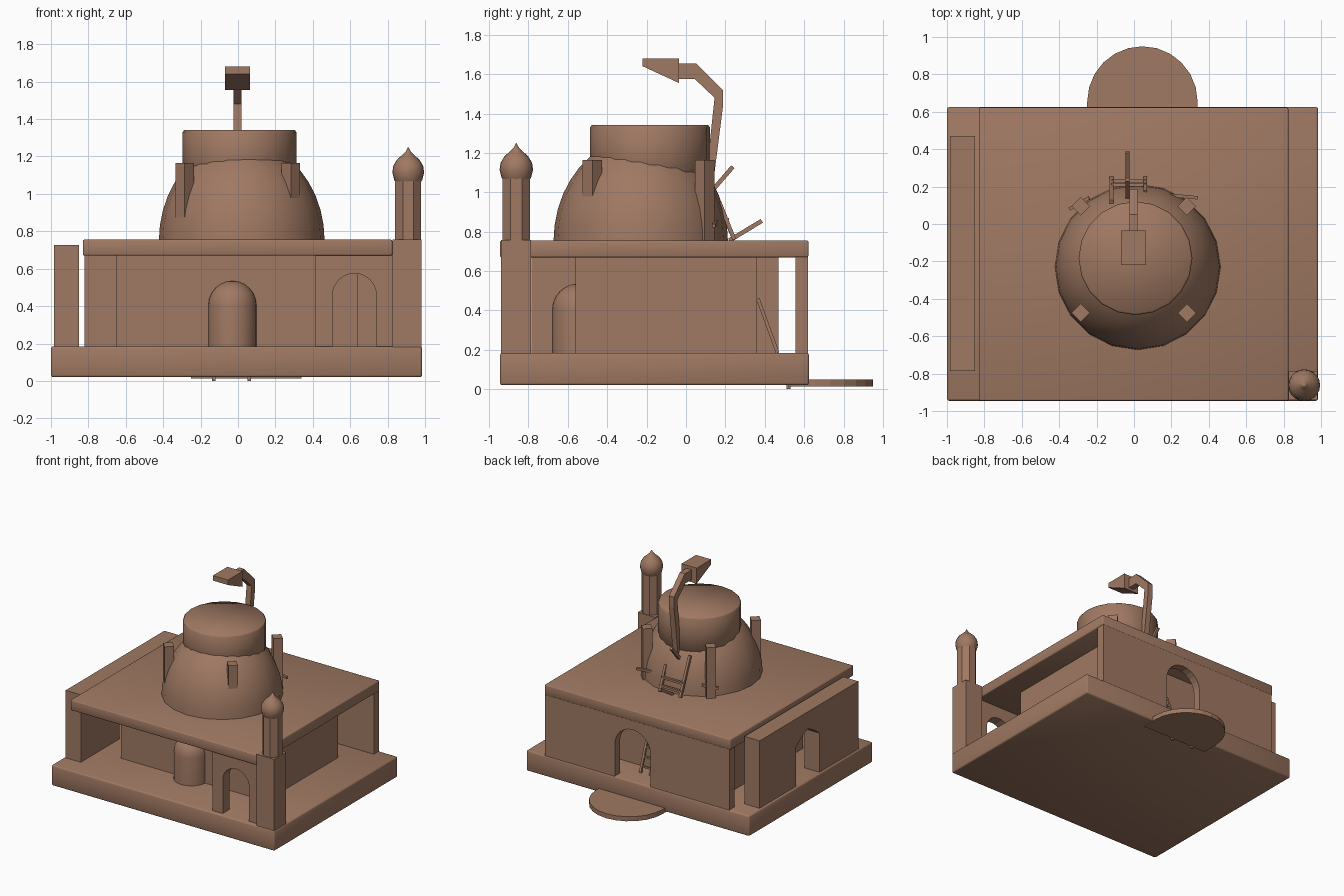
import bpy, bmesh, math
from mathutils import Vector, Matrix

if "Cube" in bpy.data.objects:
    bpy.data.objects.remove(bpy.data.objects["Cube"])

clay = bpy.data.materials.new("brown_clay")
clay.diffuse_color = (0.35, 0.19, 0.124, 1)
clay.use_nodes = True
clay.node_tree.nodes["Principled BSDF"].inputs["Base Color"].default_value = clay.diffuse_color


def finish(name, bm, smooth=0, bevel=0):
    bmesh.ops.recalc_face_normals(bm, faces=bm.faces)
    me = bpy.data.meshes.new(name)
    bm.to_mesh(me)
    bm.free()
    me.materials.append(clay)
    ob = bpy.data.objects.new(name, me)
    bpy.context.collection.objects.link(ob)
    if bevel:
        mod = ob.modifiers.new("bevel", 'BEVEL')
        mod.width, mod.segments = bevel, 2
        me.polygons.foreach_set("use_smooth", [True] * len(me.polygons))
    if smooth:
        bpy.ops.object.select_all(action='DESELECT')
        ob.select_set(True)
        bpy.context.view_layer.objects.active = ob
        bpy.ops.object.shade_smooth_by_angle(angle=math.radians(smooth))
    return ob


def box(name, x, y, z, bevel=0, turn=0):
    bm = bmesh.new()
    bmesh.ops.create_cube(bm, size=1)
    c = [(a + b) / 2 for a, b in (x, y, z)]
    s = [b - a for a, b in (x, y, z)]
    m = Matrix.Translation(c) @ Matrix.Rotation(turn, 4, 'Z') @ Matrix.Diagonal((*s, 1))
    bmesh.ops.transform(bm, matrix=m, verts=bm.verts)
    return finish(name, bm, bevel=bevel)


def extrude(name, outline, axis, a, b):
    """Extrude a closed 2D outline along axis 0, 1 or 2 from a to b."""
    bm = bmesh.new()
    vs = []
    for p in outline:
        co = list(p)
        co.insert(axis, a)
        vs.append(bm.verts.new(co))
    f = bm.faces.new(vs)
    ext = bmesh.ops.extrude_face_region(bm, geom=[f])
    d = Vector((0, 0, 0))
    d[axis] = b - a
    bmesh.ops.translate(bm, vec=d, verts=[v for v in ext['geom'] if isinstance(v, bmesh.types.BMVert)])
    return finish(name, bm)


def arch_wall(name, u, z, door, spring, top, axis, a, b, pointed=False):
    """Wall with an arched doorway open at the floor."""
    d0, d1 = door
    mid, r = (d0 + d1) / 2, (d1 - d0) / 2
    n = 12
    curve = []
    for i in range(n + 1):
        t = math.pi * i / n
        h = 1 - abs(math.cos(t)) ** 1.3 if pointed else math.sin(t)
        curve.append((mid - r * math.cos(t), spring + (top - spring) * h))
    pts = [(u[0], z[0]), (d0, z[0])] + curve[1:-1] + [(d1, z[0]), (u[1], z[0]), (u[1], z[1]), (u[0], z[1])]
    pts[2:2] = [(d0, spring)]
    pts.insert(len(pts) - 4, (d1, spring))
    return extrude(name, pts, axis, a, b)


def lathe(name, prof, cx, cy, n, smooth=50, turn=0):
    bm = bmesh.new()
    rings = []
    for r, z in prof:
        if r == 0:
            rings.append([bm.verts.new((cx, cy, z))] * n)
        else:
            rings.append([bm.verts.new((cx + r * math.cos(turn + math.tau * i / n),
                                        cy + r * math.sin(turn + math.tau * i / n), z)) for i in range(n)])
    for lo, hi in zip(rings, rings[1:]):
        for i in range(n):
            j = (i + 1) % n
            bm.faces.new(list(dict.fromkeys((lo[i], lo[j], hi[j], hi[i]))))
    for ring in (rings[0], rings[-1]):
        if ring[0] != ring[1]:
            bm.faces.new(ring)
    return finish(name, bm, smooth)


def stick(name, p, q, w=0.018):
    p, q = Vector(p), Vector(q)
    bm = bmesh.new()
    bmesh.ops.create_cube(bm, size=1)
    rot = (q - p).to_track_quat('Z', 'Y').to_matrix().to_4x4()
    m = Matrix.Translation((p + q) / 2) @ rot @ Matrix.Diagonal((w, w, (q - p).length, 1))
    bmesh.ops.transform(bm, matrix=m, verts=bm.verts)
    return finish(name, bm)


def ladder(name, x0, x1, bottom, top, rungs):
    for x in (x0, x1):
        stick(name + "_rail", (x, *bottom), (x, *top))
    for i in range(rungs):
        t = (i + 0.7) / rungs
        y, z = (b + (e - b) * t for b, e in zip(bottom, top))
        stick(name + "_rung", (x0, y, z), (x1, y, z), 0.014)


# Base and rear doorstep
box("base_slab", (-1, 0.985), (-0.945, 0.625), (0.02, 0.185), bevel=0.012)
step = [(0.045 + 0.295 * math.cos(math.pi * i / 12), 0.655 + 0.295 * math.sin(math.pi * i / 12)) for i in range(13)]
extrude("doorstep", [(-0.25, 0.52)] + [(0.34, 0.52)] + step, 2, 0.013, 0.05)
for x in (-0.13, 0.06):
    box("doorstep_foot", (x - 0.01, x + 0.01), (0.51, 0.53), (0, 0.03))

# Building: inner room, walls, roof
box("inner_room", (-0.65, 0.64), (-0.56, 0.36), (0.18, 0.68))
lathe("front_niche", [(0.13, 0.18)] + [(0.13 * math.cos(a), 0.405 + 0.13 * math.sin(a))
      for a in [math.pi / 2 * i / 6 for i in range(6)]] + [(0, 0.535)], -0.03, -0.55, 24)
arch_wall("back_wall", (-0.82, 0.82), (0.18, 0.68), (-0.12, 0.2), 0.44, 0.6, 1, 0.555, 0.62)
arch_wall("front_wall", (0.415, 0.84), (0.18, 0.68), (0.505, 0.74), 0.457, 0.575, 1, -0.915, -0.83)
arch_wall("left_wall", (-0.785, 0.47), (0.18, 0.728), (-0.29, 0.01), 0.5, 0.59, 0, -0.985, -0.85, pointed=True)
box("roof_slab", (-0.83, 0.825), (-0.945, 0.622), (0.67, 0.755), bevel=0.008)

# Corner tower
box("tower_base", (0.825, 0.98), (-0.94, -0.787), (0.18, 0.757))
lathe("tower_shaft", [(0.075, 0.75), (0.075, 1.07)], 0.91, -0.862, 8, smooth=0, turn=math.pi / 8)
lathe("tower_finial", [(0.06, 1.05), (0.075, 1.075), (0.085, 1.115), (0.08, 1.15), (0.06, 1.183),
                       (0.032, 1.208), (0.013, 1.228), (0, 1.252)], 0.91, -0.862, 20)

# Dome, drum and the posts around it
angles = [math.pi / 2 * i / 10 for i in range(10)]
lathe("dome", [(0.443 * math.cos(a), 0.75 + 0.53 * math.sin(a)) for a in angles] + [(0, 1.28)],
      0.02, -0.23, 20)
lathe("drum", [(0.304, 0.95), (0.304, 1.33), (0.295, 1.342)], 0.008, -0.183, 20, smooth=100)
for x in (-0.285, 0.283):
    for y in (-0.475, 0.095):
        box("dome_post", (x - 0.035, x + 0.035), (y - 0.035, y + 0.035), (0.75, 1.165), turn=math.pi / 4)

# Bent arm with lamp head
extrude("arm", [(0.125, 0.96), (0.145, 1.1), (0.187, 1.43), (0.187, 1.52), (0.05, 1.655), (-0.04, 1.655),
                (-0.04, 1.575), (0.045, 1.575), (0.145, 1.48), (0.11, 1.15)], 0, -0.025, 0.02)
extrude("lamp_head", [(-0.22, 1.64), (-0.035, 1.555), (-0.035, 1.68), (-0.22, 1.68)], 0, -0.07, 0.065)

# Ladders and loose sticks
ladder("room_ladder", -0.01, 0.08, (0.465, 0.185), (0.365, 0.46), 4)
stick("leaning_stick", (-0.035, 0.1, 0.97), (-0.035, 0.238, 1.13), 0.022)
stick("outward_stick", (-0.035, 0.22, 0.755), (-0.035, 0.385, 0.855), 0.022)
stick("frame_rail_tall", (-0.12, 0.245, 0.76), (-0.12, 0.12, 1.05), 0.02)
stick("frame_rail_short", (0.06, 0.245, 0.76), (0.06, 0.17, 0.95), 0.02)
for y, z in ((0.23, 0.8), (0.21, 0.86)):
    stick("frame_rung", (-0.12, y, z), (0.07, y, z))
stick("right_stick", (0.18, 0.155, 0.85), (0.34, 0.14, 0.83))
stick("left_stick", (-0.345, 0.08, 0.83), (-0.24, 0.14, 0.85))
